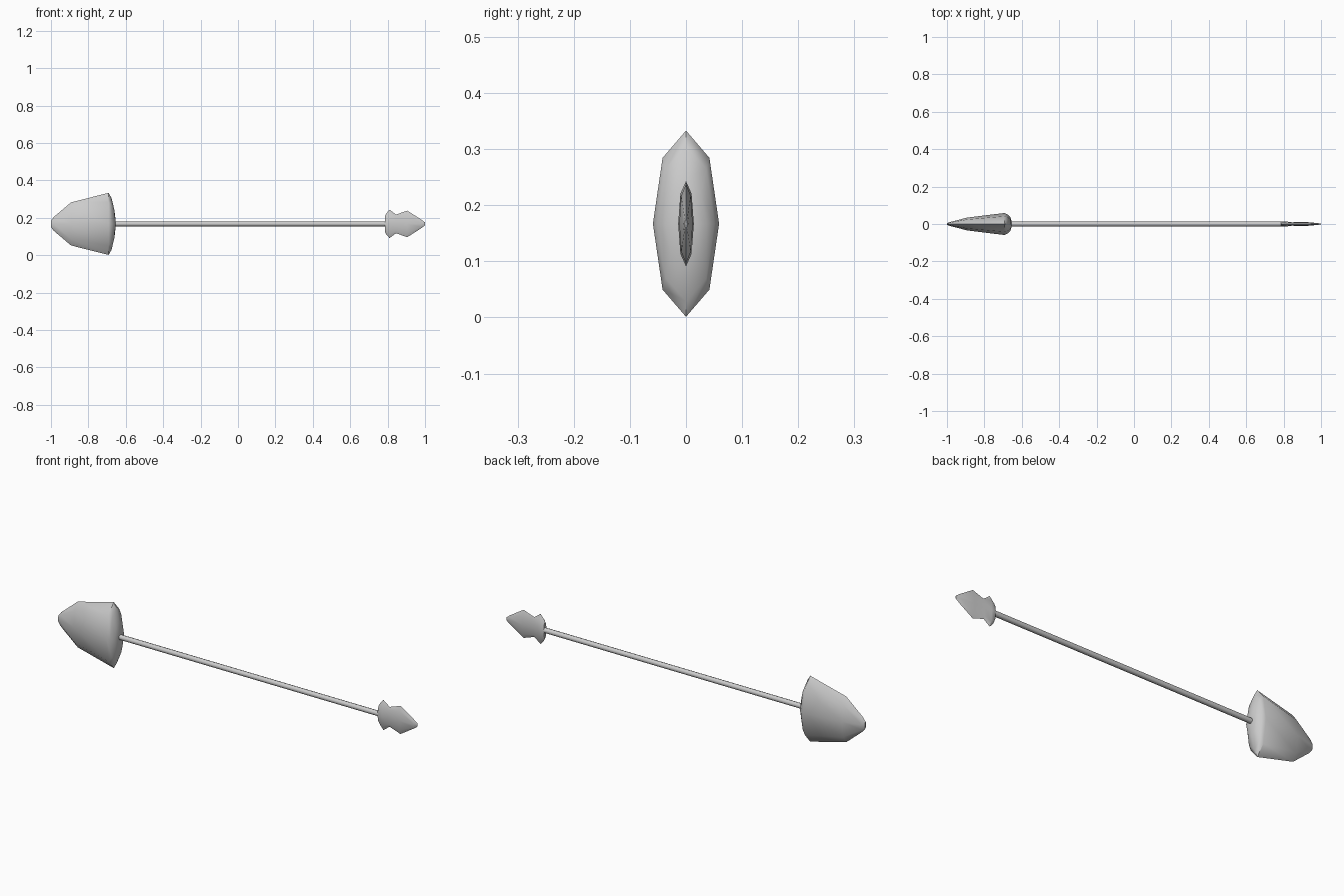
import bpy, bmesh, math

if "Cube" in bpy.data.objects:
    bpy.data.objects.remove(bpy.data.objects["Cube"])

SIDES = 8
Z_MID = 0.167


def loft(name, rings, angle=35):
    """Octagonal loft along x; each ring is (x, half width y, half height z)."""
    bm = bmesh.new()
    loops = []
    for x, ry, rz in rings:
        loops.append([bm.verts.new((x,
                                    ry * math.cos(2 * math.pi * i / SIDES),
                                    Z_MID + rz * math.sin(2 * math.pi * i / SIDES)))
                      for i in range(SIDES)])
    for a, b in zip(loops, loops[1:]):
        for i in range(SIDES):
            j = (i + 1) % SIDES
            bm.faces.new((a[i], a[j], b[j], b[i]))
    bm.faces.new(loops[0])
    bm.faces.new(loops[-1])
    bmesh.ops.recalc_face_normals(bm, faces=bm.faces)
    mesh = bpy.data.meshes.new(name)
    bm.to_mesh(mesh)
    bm.free()
    obj = bpy.data.objects.new(name, mesh)
    bpy.context.collection.objects.link(obj)
    bpy.ops.object.select_all(action='DESELECT')
    obj.select_set(True)
    bpy.context.view_layer.objects.active = obj
    bpy.ops.object.shade_smooth_by_angle(angle=math.radians(angle))
    return obj


# Long thin handle
loft("shaft", [(-0.67, 0.013, 0.013), (0.80, 0.013, 0.013)], 50)

# Broad flattened head, rounded at the back where it meets the shaft
loft("large_blade", [
    (-1.00, 0.004, 0.017),
    (-0.985, 0.010, 0.037),
    (-0.893, 0.034, 0.115),
    (-0.692, 0.059, 0.166),
    (-0.676, 0.051, 0.138),
    (-0.661, 0.037, 0.075),
    (-0.655, 0.018, 0.025),
], 50)

# Small barbed point with a notch behind the tip
loft("small_point", [
    (0.785, 0.011, 0.042),
    (0.792, 0.014, 0.055),
    (0.810, 0.014, 0.076),
    (0.845, 0.009, 0.050),
    (0.905, 0.012, 0.071),
    (0.980, 0.005, 0.023),
    (1.000, 0.002, 0.008),
])
